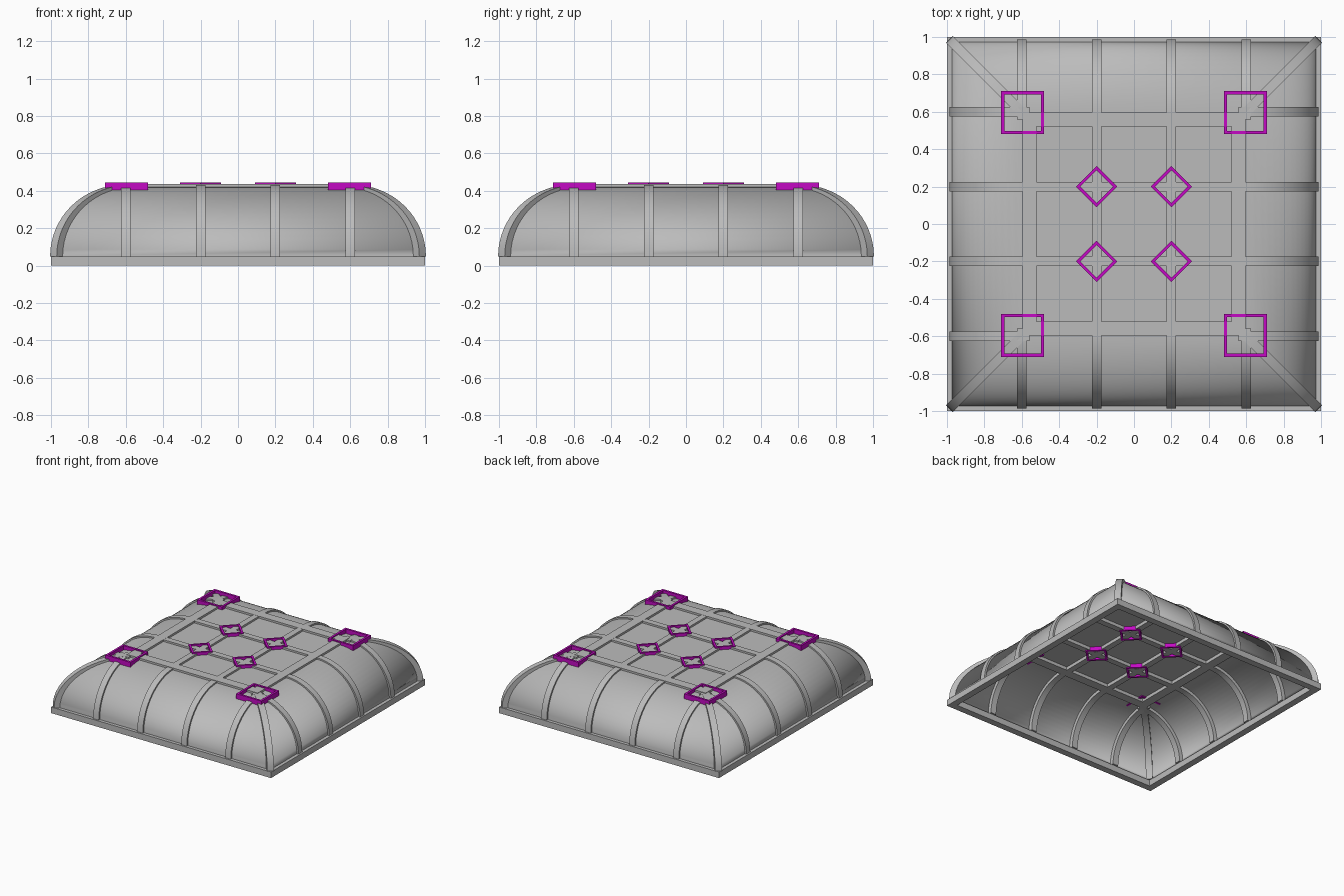
import bpy, bmesh, math
from mathutils import Matrix, Vector

cube = bpy.data.objects.get("Cube")
if cube:
    bpy.data.objects.remove(cube, do_unlink=True)


def material(name, rgb):
    m = bpy.data.materials.new(name)
    m.use_nodes = True
    m.diffuse_color = (*rgb, 1)
    m.node_tree.nodes["Principled BSDF"].inputs["Base Color"].default_value = (*rgb, 1)
    return m


GREY = material("grey_metal", (0.5, 0.5, 0.5))
PURPLE = material("bright_purple", (0.55, 0.003, 0.55))


def finish(bm, name, mat, smooth_angle=None):
    bmesh.ops.recalc_face_normals(bm, faces=bm.faces)
    me = bpy.data.meshes.new(name)
    bm.to_mesh(me)
    bm.free()
    ob = bpy.data.objects.new(name, me)
    bpy.context.scene.collection.objects.link(ob)
    me.materials.append(mat)
    if smooth_angle is not None:
        bpy.ops.object.select_all(action="DESELECT")
        ob.select_set(True)
        bpy.context.view_layer.objects.active = ob
        bpy.ops.object.shade_smooth_by_angle(angle=math.radians(smooth_angle))
    return ob


def box(name, mat, size, centre):
    bm = bmesh.new()
    bmesh.ops.create_cube(bm, size=1)
    bmesh.ops.scale(bm, vec=size, verts=bm.verts)
    bmesh.ops.translate(bm, vec=centre, verts=bm.verts)
    return finish(bm, name, mat)


def square_ring(bm, half, z):
    return [bm.verts.new((sx * half, sy * half, z))
            for sx, sy in ((-1, -1), (1, -1), (1, 1), (-1, 1))]


def bridge(bm, a, b):
    n = len(a)
    for i in range(n):
        bm.faces.new((a[i], a[(i + 1) % n], b[(i + 1) % n], b[i]))


def square_frame(name, mat, outer, inner, z0, z1, centre=(0, 0), turn=0):
    """Hollow square of the given half widths."""
    bm = bmesh.new()
    rings = [square_ring(bm, h, z) for h, z in
             ((outer, z0), (outer, z1), (inner, z1), (inner, z0))]
    for i in range(4):
        bridge(bm, rings[i], rings[(i + 1) % 4])
    bmesh.ops.rotate(bm, verts=bm.verts, matrix=Matrix.Rotation(turn, 3, "Z"))
    bmesh.ops.translate(bm, verts=bm.verts, vec=(*centre, 0))
    return finish(bm, name, mat)


BASE, FLAT = 0.05, 0.595     # start height of the curve, half width of the roof opening
STEPS = 16


def arc(run, rise):
    """Quarter ellipse from the rim up to the roof opening."""
    for i in range(STEPS + 1):
        a = math.pi / 2 * i / STEPS
        yield FLAT + run * math.cos(a), BASE + rise * math.sin(a)


# Curved square shell, closed between an outer and an inner skin
bm = bmesh.new()
profile = list(arc(0.378, 0.37)) + list(arc(0.368, 0.36))[::-1]
rings = [square_ring(bm, r, z) for r, z in profile]
for i in range(len(rings)):
    bridge(bm, rings[i], rings[(i + 1) % len(rings)])
shell = finish(bm, "dome_shell", GREY, 89)
for poly in shell.data.polygons:
    poly.use_smooth = True


def rib(name, turn, offset, width, stretch=1):
    """Curved bar following the shell on one side."""
    bm = bmesh.new()
    outer, inner = list(arc(0.392, 0.382)), list(arc(0.335, 0.335))
    outer.append((0.56, outer[-1][1]))
    inner.append((0.56, inner[-1][1]))
    loops = [[bm.verts.new((r * stretch, offset + s * width / 2, z))
              for (r, z), s in ((o, -1), (o, 1), (n, 1), (n, -1))]
             for o, n in zip(outer, inner)]
    for a, b in zip(loops, loops[1:]):
        bridge(bm, a, b)
    bm.faces.new(loops[0])
    bm.faces.new(loops[-1])
    bmesh.ops.rotate(bm, verts=bm.verts, matrix=Matrix.Rotation(turn, 3, "Z"))
    finish(bm, name, GREY, 30)


for side, label in enumerate(("left", "back", "right", "front")):
    turn = side * math.pi / 2
    for n, offset in enumerate((-0.6, -0.2, 0.2, 0.6)):
        rib(f"{label}_rib_{n + 1}", turn, offset, 0.05)
    rib(f"corner_rib_{side + 1}", turn + math.pi / 4, 0, 0.05, math.sqrt(2))

# Base rim, roof beams and roof panel
square_frame("base_rim", GREY, 1.0, 0.945, 0, BASE)
square_frame("roof_beam_ring", GREY, FLAT, 0.52, 0.385, 0.436)
box("roof_panel", GREY, (1.06, 1.06, 0.008), (0, 0, 0.416))
for s in (-1, 1):
    box("roof_bar_lengthwise", GREY, (0.05, 1.06, 0.05), (0.2 * s, 0, 0.41))
    box("roof_bar_crosswise", GREY, (1.06, 0.05, 0.05), (0, 0.2 * s, 0.41))

# Purple joint collars at the roof corners and at the bar crossings
for sx in (-1, 1):
    for sy in (-1, 1):
        square_frame("corner_collar", PURPLE, 0.115, 0.098, 0.403, 0.444,
                     (0.595 * sx, 0.595 * sy))
        square_frame("crossing_collar", PURPLE, 0.078, 0.062, 0.38, 0.445,
                     (0.2 * sx, 0.2 * sy), math.pi / 4)
